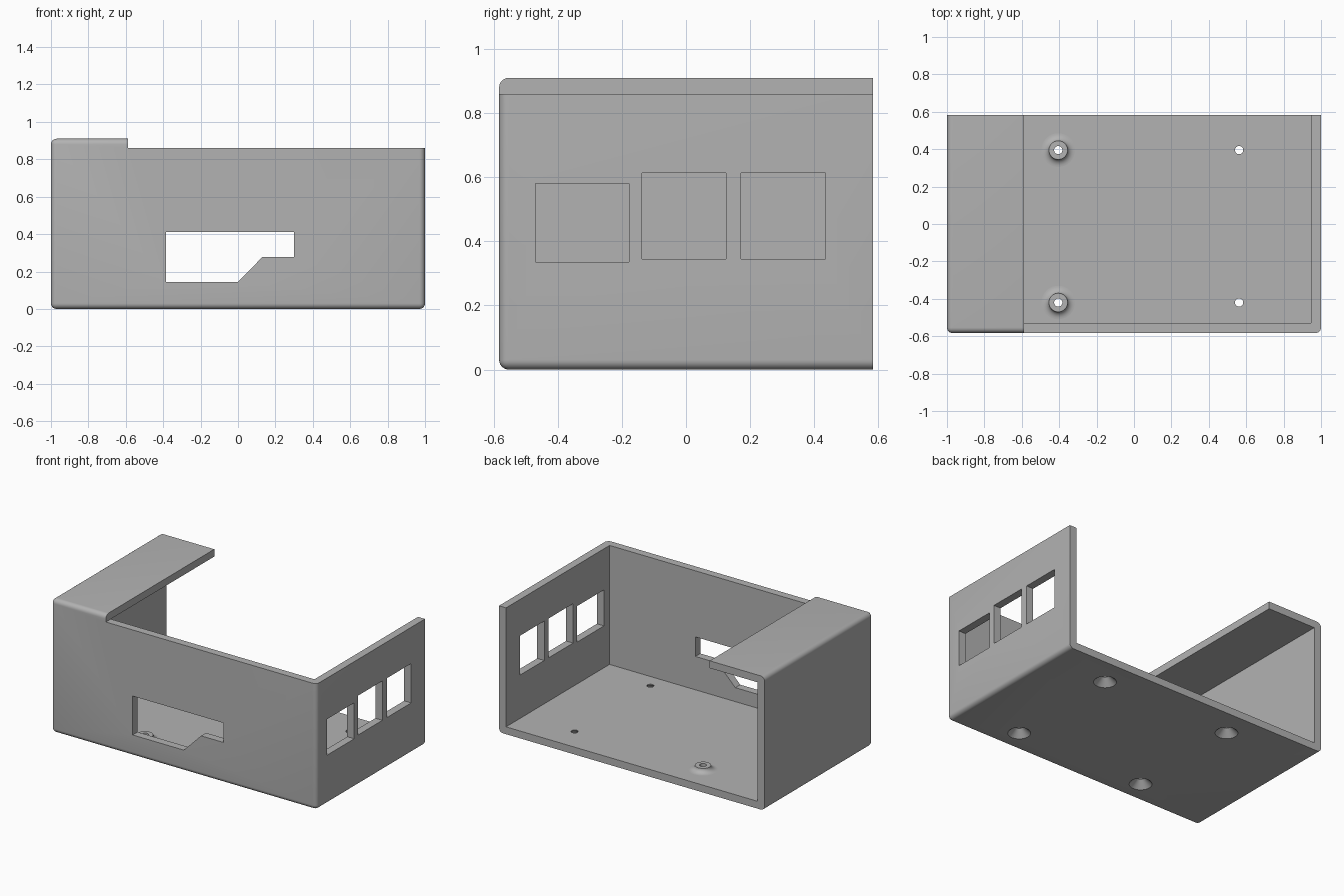
import bpy, bmesh, math

if "Cube" in bpy.data.objects:
    bpy.data.objects.remove(bpy.data.objects["Cube"], do_unlink=True)

W, D, H = 1.0, 0.583, 0.91      # half width, half depth, full height
T, R = 0.053, 0.03              # wall thickness, edge radius
RIM = 0.86                      # top of the open walls
FLOOR = 0.05

grey = bpy.data.materials.new("plain grey plastic")
grey.use_nodes = True
COLOUR = (0.45, 0.45, 0.45, 1)
grey.diffuse_color = COLOUR
grey.node_tree.nodes["Principled BSDF"].inputs["Base Color"].default_value = COLOUR


def finish(name, bm):
    bmesh.ops.recalc_face_normals(bm, faces=bm.faces)
    mesh = bpy.data.meshes.new(name)
    bm.to_mesh(mesh)
    bm.free()
    mesh.materials.append(grey)
    ob = bpy.data.objects.new(name, mesh)
    bpy.context.collection.objects.link(ob)
    return ob


def box_bm(lo, hi):
    bm = bmesh.new()
    bmesh.ops.create_cube(bm, size=1)
    for v in bm.verts:
        v.co = [(a + b) / 2 + c * (b - a) for a, b, c in zip(lo, hi, v.co)]
    return bm


def box(name, lo, hi):
    return finish(name, box_bm(lo, hi))


def prism(name, outline, y0, y1):
    """Extrude an (x, z) outline along y."""
    bm = bmesh.new()
    face = bm.faces.new([bm.verts.new((x, y0, z)) for x, z in outline])
    ext = bmesh.ops.extrude_face_region(bm, geom=[face])["geom"]
    bmesh.ops.translate(bm, vec=(0, y1 - y0, 0),
                        verts=[g for g in ext if isinstance(g, bmesh.types.BMVert)])
    return finish(name, bm)


def lathe(name, profile, x, y, closed_loop, steps=40):
    """Turn an (r, z) profile about a vertical axis at x, y."""
    bm = bmesh.new()
    rings = [[bm.verts.new((x + r * math.cos(a), y + r * math.sin(a), z))
              for a in (math.tau * i / steps for i in range(steps))] for r, z in profile]
    pairs = list(zip(rings, rings[1:]))
    if closed_loop:
        pairs.append((rings[-1], rings[0]))
    else:
        bm.faces.new(rings[0])
        bm.faces.new(rings[-1])
    for a, b in pairs:
        for i in range(steps):
            j = (i + 1) % steps
            bm.faces.new((a[i], a[j], b[j], b[i]))
    return finish(name, bm)


def smooth(ob):
    bpy.ops.object.select_all(action='DESELECT')
    ob.select_set(True)
    bpy.context.view_layer.objects.active = ob
    bpy.ops.object.shade_smooth_by_angle(angle=math.radians(30))


# Outer shell block, rounded everywhere except around the open back
bm = box_bm((-W, -D, 0), (W, D, H))
edges = [e for e in bm.edges if any(v.co.y < 0 for v in e.verts)]
bmesh.ops.bevel(bm, geom=edges, offset=R, segments=6, profile=0.5, affect='EDGES')
case = finish("case_shell", bm)

# Cavity open to the back, and the removed part of the roof
cutters = [
    box("cavity_cutter", (-W + T, -D + T, FLOOR), (W - T, D + 0.2, RIM)),
    box("roof_cutter", (-0.587, -D - 0.2, RIM), (W + 0.2, D + 0.3, H + 0.2)),
]

# Stepped opening in the front wall
cutters.append(prism("front_cutter", [(-0.385, 0.145), (0, 0.145), (0.13, 0.277),
                                      (0.3, 0.277), (0.3, 0.41), (-0.385, 0.41)],
                     -D - 0.1, -D + 0.15))

# Three ports in the side wall
for y0, y1, z0, z1 in [(-0.47, -0.178, 0.335, 0.58),
                       (-0.138, 0.125, 0.345, 0.613),
                       (0.172, 0.435, 0.345, 0.613)]:
    cutters.append(box("port_cutter", (W - 0.15, y0, z0), (W + 0.1, y1, z1)))

# Countersunk screw holes through the floor
HOLE = 0.022
for x in (-0.405, 0.562):
    for y in (-0.42, 0.395):
        cutters.append(lathe("screw_hole_cutter",
                             [(0.07, -0.02), (0.07, 0), (HOLE, 0.046), (HOLE, 0.15)],
                             x, y, False))

bpy.context.view_layer.objects.active = case
for c in cutters:
    m = case.modifiers.new("cut", 'BOOLEAN')
    m.operation, m.solver, m.object = 'DIFFERENCE', 'EXACT', c
    c.hide_render = True
    bpy.ops.object.modifier_apply(modifier=m.name)
    bpy.data.objects.remove(c, do_unlink=True)
smooth(case)

# Raised screw bosses with a flared concave foot
BOSS, FLARE, RISE = 0.05, 0.04, 0.03
foot = [(BOSS + FLARE * (1 - math.cos(a)), FLOOR + RISE * (1 - math.sin(a)))
        for a in (math.pi / 2 * i / 8 for i in range(9))]
for name, y in (("front_screw_boss", -0.42), ("back_screw_boss", 0.395)):
    smooth(lathe(name, [(HOLE, FLOOR), (HOLE, FLOOR + RISE)] + foot, -0.405, y, True))
